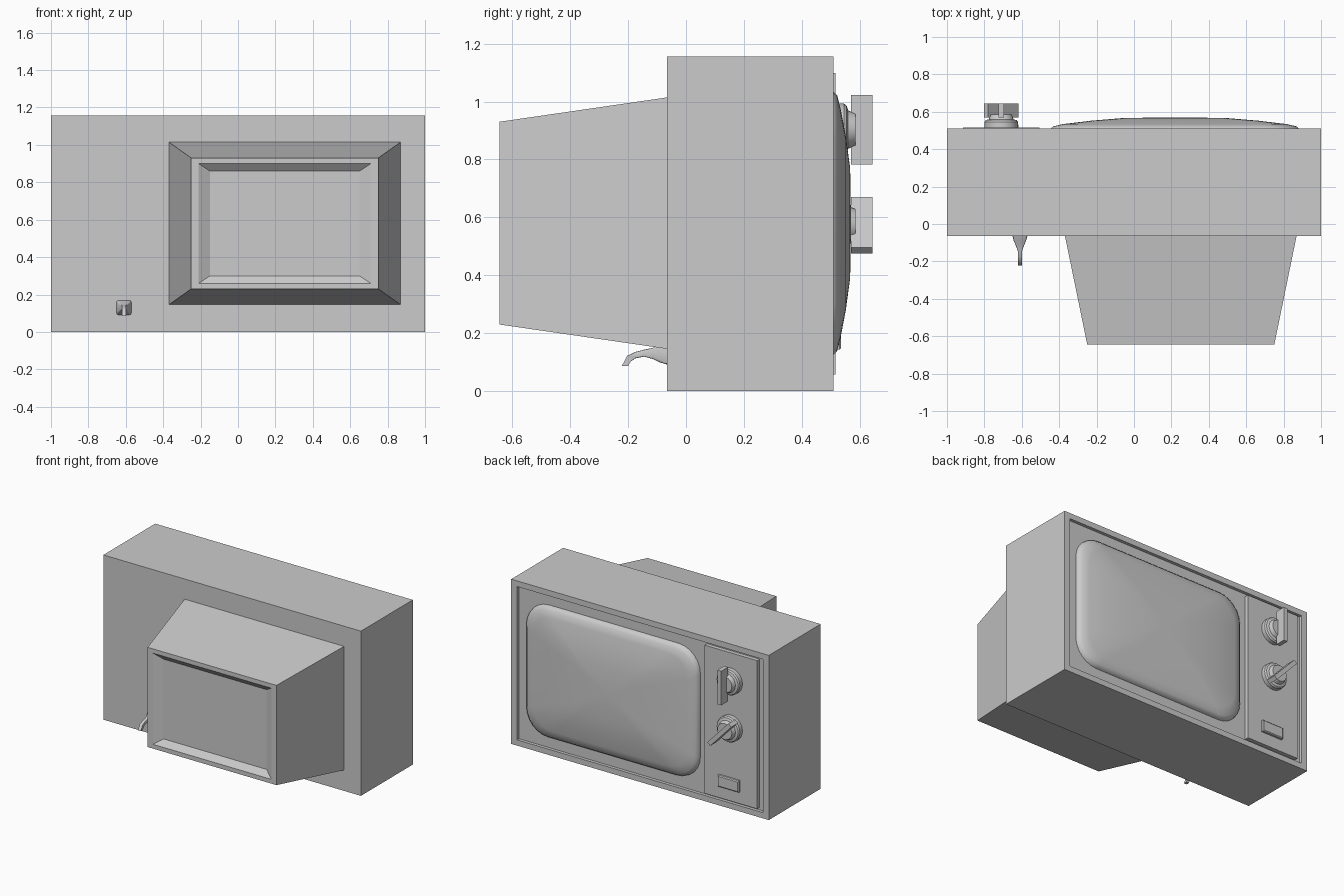
import bpy, bmesh
from math import sin, cos, pi, radians

if "Cube" in bpy.data.objects:
    bpy.data.objects.remove(bpy.data.objects["Cube"])


def ring(cx, cz, hw, hh, y, r=0.0, n=0):
    """Rectangle in the xz plane at depth y; corners rounded when n > 0."""
    pts = []
    for k, (sx, sz) in enumerate([(1, 1), (-1, 1), (-1, -1), (1, -1)]):
        for i in range(n + 1):
            a = k * pi / 2 + (i / n * pi / 2 if n else 0)
            dx, dz = (r * cos(a), r * sin(a)) if n else (0, 0)
            pts.append((cx + sx * (hw - r) + dx, y, cz + sz * (hh - r) + dz))
    return pts


def circle(cx, cz, rad, y, n=24):
    return [(cx + rad * cos(2 * pi * i / n), y, cz + rad * sin(2 * pi * i / n))
            for i in range(n)]


def loft(name, rings, smooth=None, tip=None):
    """Skin a stack of equal rings; close with flat caps or a centre tip."""
    bm = bmesh.new()
    rows = [[bm.verts.new(p) for p in r] for r in rings]
    n = len(rows[0])
    for a, b in zip(rows, rows[1:]):
        for i in range(n):
            j = (i + 1) % n
            bm.faces.new((a[i], a[j], b[j], b[i]))
    bm.faces.new(rows[0])
    if tip:
        t = bm.verts.new(tip)
        for i in range(n):
            bm.faces.new((rows[-1][i], rows[-1][(i + 1) % n], t))
    else:
        bm.faces.new(rows[-1])
    bmesh.ops.recalc_face_normals(bm, faces=bm.faces)
    me = bpy.data.meshes.new(name)
    bm.to_mesh(me)
    bm.free()
    ob = bpy.data.objects.new(name, me)
    bpy.context.collection.objects.link(ob)
    if smooth:
        bpy.ops.object.select_all(action='DESELECT')
        ob.select_set(True)
        bpy.context.view_layer.objects.active = ob
        bpy.ops.object.shade_smooth_by_angle(angle=radians(smooth))
    return ob


# Cabinet with a shallow recess on the screen side
loft("cabinet", [ring(0, .578, 1, .578, -.065), ring(0, .578, 1, .578, .51),
                 ring(0, .578, .955, .538, .51), ring(0, .578, .955, .538, .488)])

# Tapered tube housing with a bevelled recess in its end
loft("tube_housing", [ring(.25, .58, .62, .435, -.06), ring(.25, .58, .5, .35, -.645),
                      ring(.25, .58, .46, .32, -.645), ring(.25, .58, .40, .28, -.61)])

# Bulging glass screen
cx, cz = .218, .58
profile = [(.672, .462, .486, .17), (.668, .458, .505, .17), (.65, .442, .522, .165),
           (.60, .395, .534, .15), (.45, .30, .552, .11), (.27, .19, .567, .06)]
loft("screen", [ring(cx, cz, w, h, y, r, 6) for w, h, y, r in profile],
     smooth=40, tip=(cx, .57, cz))

# Control panel and power button
loft("control_panel", [ring(-.71, .578, .204, .52, y) for y in (.486, .516)])
loft("power_button", [ring(-.70, .183, .082, .04, .51), ring(-.70, .183, .082, .04, .53),
                      ring(-.70, .183, .076, .034, .536)])

# Two dials, each with a bar grip
for name, z, tilt in (("upper", .903, 0), ("lower", .573, 43)):
    loft(name + "_dial", [circle(-.71, z, r, y) for r, y in
         ((.09, .51), (.09, .545), (.083, .555), (.066, .56), (.056, .586))], smooth=30)
    grip = loft(name + "_dial_grip",
                [ring(0, 0, .015, .12, y) for y in (.57, .645)])
    grip.location = (-.71, 0, z)
    grip.rotation_euler.y = -radians(tilt)

# Power cord: square strain relief thinning to a drooping cable
cord = [(-.06, .13, .041, .04), (-.09, .13, .033, .031), (-.115, .13, .022, .019),
        (-.145, .131, .011, .012), (-.175, .124, .011, .011)]
rings = [ring(-.61, z, hw, hh, y, hw * .25, 2) for y, z, hw, hh in cord]
for y, z, dy, dz in ((-.197, .112, .006, -.01), (-.211, .086, .011, 0)):
    base = ring(-.61, 0, .011, 1, 0, .011 * .25, 2)
    rings.append([(x, y - dy * h, z - dz * h) for x, _, h in base])
loft("power_cord", rings, smooth=40)
